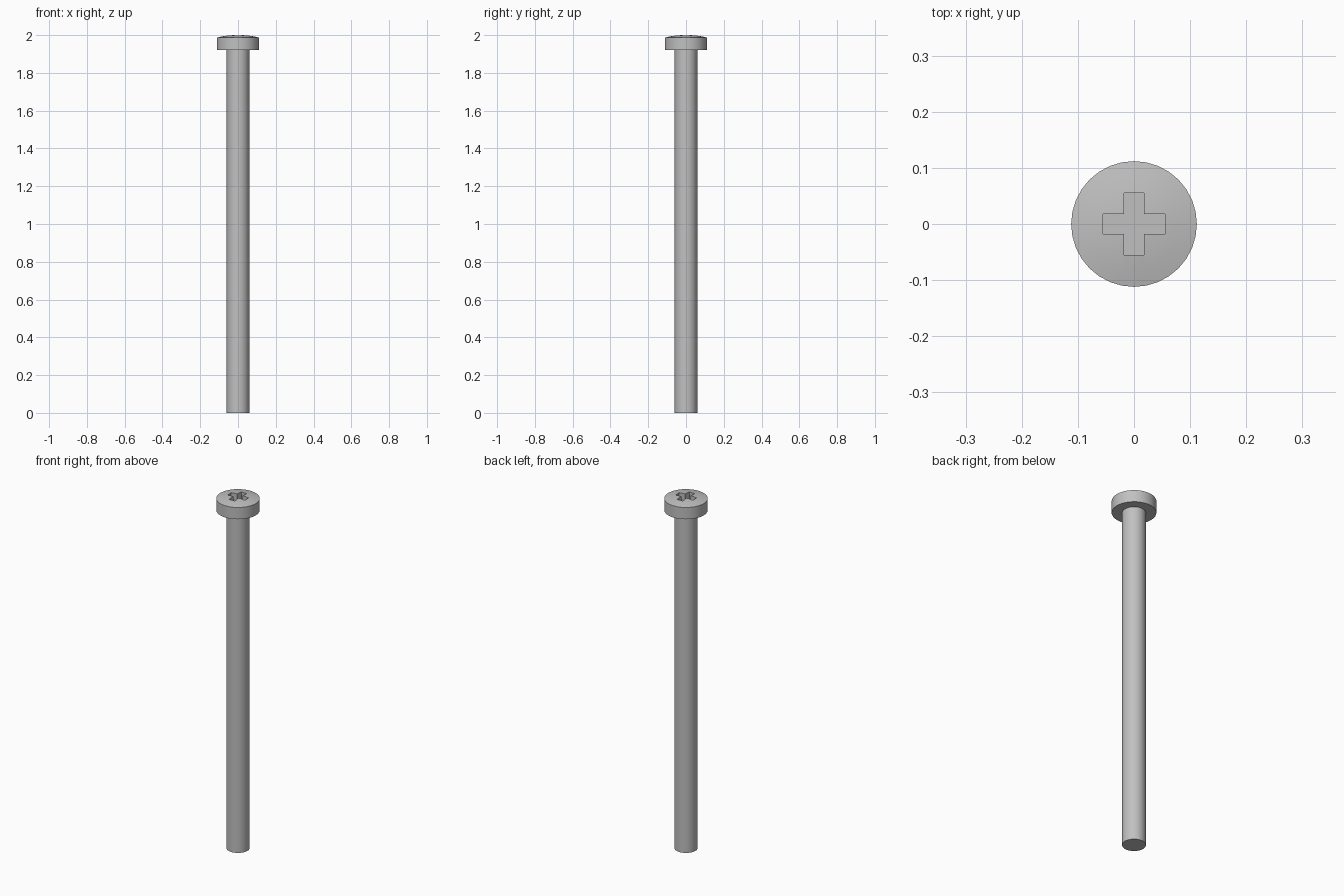
import bpy, bmesh, math
from mathutils import Matrix, Vector

cube = bpy.data.objects.get("Cube")
if cube:
    bpy.data.objects.remove(cube, do_unlink=True)

SIDES = 32
HEAD_R, SHAFT_R = 0.112, 0.06
HEAD_Z, RIM_Z, TOP_Z = 1.92, 1.987, 2.001
ARM, HALF_W, DEPTH = 0.055, 0.0175, 0.04

steel = bpy.data.materials.new("light grey steel")
steel.use_nodes = True
steel.diffuse_color = (0.53, 0.53, 0.53, 1)
steel.node_tree.nodes["Principled BSDF"].inputs["Base Color"].default_value = steel.diffuse_color


def make_object(name, bm):
    bmesh.ops.remove_doubles(bm, verts=bm.verts, dist=1e-6)
    bmesh.ops.recalc_face_normals(bm, faces=bm.faces)
    mesh = bpy.data.meshes.new(name)
    bm.to_mesh(mesh)
    bm.free()
    mesh.materials.append(steel)
    obj = bpy.data.objects.new(name, mesh)
    bpy.context.collection.objects.link(obj)
    return obj


def lathe(name, profile):
    """Spin a radius/height profile around the z axis."""
    bm = bmesh.new()
    verts = [bm.verts.new((r, 0, z)) for r, z in profile]
    edges = [bm.edges.new(pair) for pair in zip(verts, verts[1:])]
    bmesh.ops.spin(bm, geom=verts + edges, cent=(0, 0, 0), axis=(0, 0, 1),
                   angle=math.tau, steps=SIDES, use_duplicate=False)
    return make_object(name, bm)


# Plain shaft
shaft = lathe("shaft", [(0, 0), (SHAFT_R, 0), (SHAFT_R, HEAD_Z), (0, HEAD_Z)])

# Disc head with a slightly domed top
dome = [(HEAD_R * k / 4, RIM_Z + (TOP_Z - RIM_Z) * (1 - (k / 4) ** 2)) for k in range(4, -1, -1)]
head = lathe("head", [(0, HEAD_Z), (HEAD_R, HEAD_Z)] + dome)

# Cross-shaped cutter for the driver recess
bm = bmesh.new()
outline = []
for quarter in range(4):
    turn = Matrix.Rotation(quarter * math.pi / 2, 3, 'Z')
    for x, y in ((ARM, -HALF_W), (ARM, HALF_W), (HALF_W, HALF_W)):
        outline.append(bm.verts.new(turn @ Vector((x, y, TOP_Z - DEPTH))))
base = bm.faces.new(outline)
extruded = bmesh.ops.extrude_face_region(bm, geom=[base], use_keep_orig=True)
bmesh.ops.translate(bm, vec=(0, 0, DEPTH * 2),
                    verts=[v for v in extruded["geom"] if isinstance(v, bmesh.types.BMVert)])
cutter = make_object("recess_cutter", bm)
cutter.hide_render = True

# Cut the recess and apply it
cut = head.modifiers.new("recess", 'BOOLEAN')
cut.operation = 'DIFFERENCE'
cut.solver = 'EXACT'
cut.object = cutter
bpy.context.view_layer.objects.active = head
bpy.ops.object.modifier_apply(modifier=cut.name)
bpy.data.objects.remove(cutter, do_unlink=True)

# Smooth the round sides, keeping rims sharp
for obj in (shaft, head):
    bpy.ops.object.select_all(action='DESELECT')
    obj.select_set(True)
    bpy.context.view_layer.objects.active = obj
    bpy.ops.object.shade_smooth_by_angle(angle=math.radians(30))
